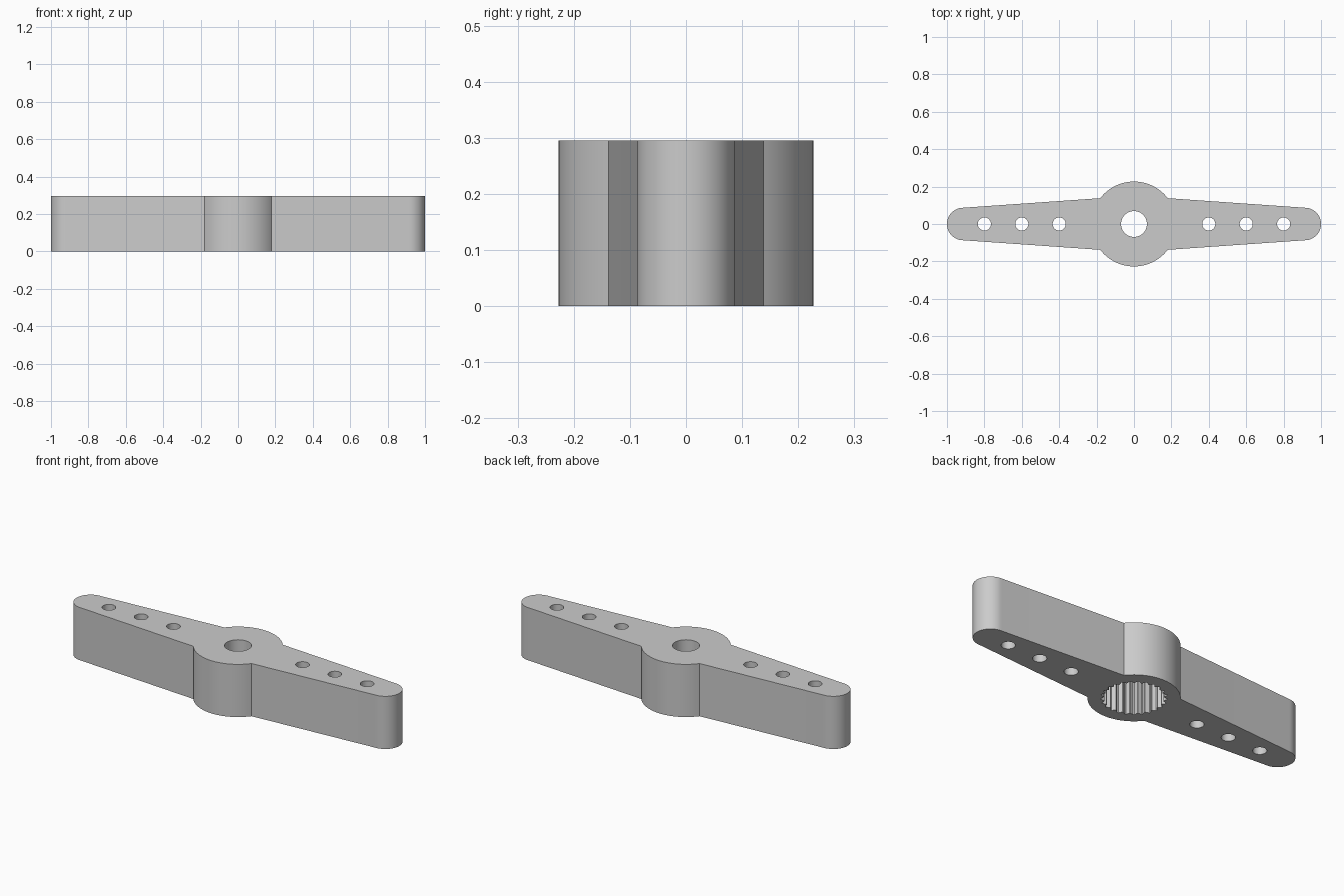
import bpy, bmesh
from math import sin, cos, pi, asin, radians

HEIGHT = 0.295
HUB_R, TIP_R, TIP_X, ROOT_Y = 0.227, 0.087, 0.913, 0.138
SOCKET_DEPTH, TEETH = 0.225, 25

cube = bpy.data.objects.get("Cube")
if cube:
    bpy.data.objects.remove(cube, do_unlink=True)

grey = bpy.data.materials.new("grey plastic")
grey.use_nodes = True
colour = (0.6, 0.6, 0.6, 1)
grey.diffuse_color = colour
grey.node_tree.nodes["Principled BSDF"].inputs["Base Color"].default_value = colour


def arc(cx, r, start, end, steps):
    """Points on an arc centred on the x axis."""
    angles = [start + (end - start) * i / steps for i in range(steps + 1)]
    return [(cx + r * cos(a), r * sin(a)) for a in angles]


def prism(name, outline, z0, z1):
    """Closed prism from a flat outline."""
    bm = bmesh.new()
    face = bm.faces.new([bm.verts.new((x, y, z0)) for x, y in outline])
    top = bmesh.ops.extrude_face_region(bm, geom=[face])["geom"]
    verts = [v for v in top if isinstance(v, bmesh.types.BMVert)]
    bmesh.ops.translate(bm, verts=verts, vec=(0, 0, z1 - z0))
    bmesh.ops.recalc_face_normals(bm, faces=bm.faces)
    mesh = bpy.data.meshes.new(name)
    bm.to_mesh(mesh)
    bm.free()
    mesh.materials.append(grey)
    obj = bpy.data.objects.new(name, mesh)
    bpy.context.collection.objects.link(obj)
    return obj


def cut(body, cutter):
    """Subtract the cutter for good and throw it away."""
    cutter.hide_render = True
    mod = body.modifiers.new("cut", 'BOOLEAN')
    mod.operation, mod.solver, mod.object = 'DIFFERENCE', 'EXACT', cutter
    bpy.ops.object.modifier_apply(modifier=mod.name)
    bpy.data.objects.remove(cutter, do_unlink=True)


# Two tapered arms with rounded tips, joined by a round hub
root = asin(ROOT_Y / HUB_R)
half = arc(TIP_X, TIP_R, -pi / 2, pi / 2, 32) + arc(0, HUB_R, root, pi - root, 40)
outline = half + [(-x, -y) for x, y in half]
horn = prism("double_arm_horn", outline, 0, HEIGHT)
bpy.context.view_layer.objects.active = horn
horn.select_set(True)

# Screw hole in the hub and three linkage holes in each arm
for x, r in [(0, 0.069)] + [(s * d, 0.035) for s in (-1, 1) for d in (0.4, 0.6, 0.8)]:
    cut(horn, prism("hole_cutter", arc(x, r, 0, 2 * pi, 40)[:-1], -0.1, HEIGHT + 0.1))

# Toothed socket under the hub
pitch = 2 * pi / TEETH
teeth = []
for i in range(TEETH):
    for offset, r in ((-0.46, 0.147), (-0.08, 0.163), (0.08, 0.163), (0.46, 0.147)):
        a = (i + offset) * pitch
        teeth.append((r * cos(a), r * sin(a)))
cut(horn, prism("socket_cutter", teeth, -0.1, SOCKET_DEPTH))

bpy.ops.object.shade_smooth_by_angle(angle=radians(20))
